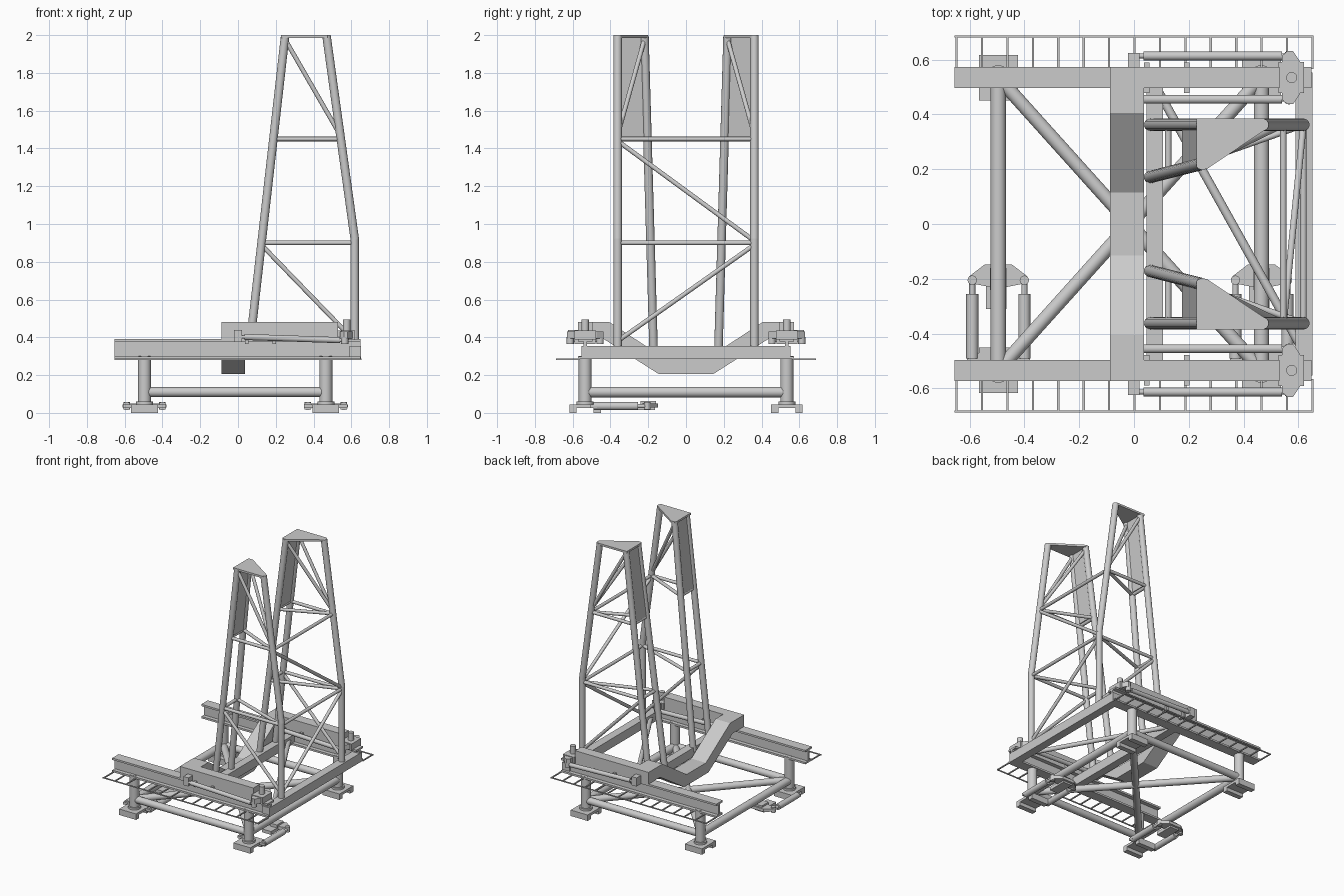
import bpy, bmesh, math
from mathutils import Vector

if "Cube" in bpy.data.objects:
    bpy.data.objects.remove(bpy.data.objects["Cube"])


def finish(name, bm, smooth=False):
    bmesh.ops.recalc_face_normals(bm, faces=bm.faces)
    me = bpy.data.meshes.new(name)
    bm.to_mesh(me)
    bm.free()
    ob = bpy.data.objects.new(name, me)
    bpy.context.collection.objects.link(ob)
    if smooth:
        bpy.ops.object.select_all(action='DESELECT')
        ob.select_set(True)
        bpy.context.view_layer.objects.active = ob
        bpy.ops.object.shade_smooth_by_angle(angle=math.radians(40))
    return ob


def prism(name, pts, axis, a, b):
    """Extrude a 2D outline along an axis (x: pts are yz, y: xz, z: xy)."""
    put = {'x': lambda p, t: (t, p[0], p[1]),
           'y': lambda p, t: (p[0], t, p[1]),
           'z': lambda p, t: (p[0], p[1], t)}[axis]
    bm = bmesh.new()
    f = bm.faces.new([bm.verts.new(put(p, a)) for p in pts])
    r = bmesh.ops.extrude_face_region(bm, geom=[f])
    move = Vector(put((0, 0), b - a))
    bmesh.ops.translate(bm, vec=move, verts=[v for v in r['geom'] if isinstance(v, bmesh.types.BMVert)])
    return finish(name, bm)


def box(name, x0, x1, y0, y1, z0, z1):
    return prism(name, [(x0, y0), (x1, y0), (x1, y1), (x0, y1)], 'z', z0, z1)


def tube(name, p, q, r, n=20):
    p, q = Vector(p), Vector(q)
    d = q - p
    bm = bmesh.new()
    bmesh.ops.create_cone(bm, cap_ends=True, segments=n, radius1=r, radius2=r, depth=d.length)
    ob = finish(name, bm, True)
    ob.data.transform(d.to_track_quat('Z', 'Y').to_matrix().to_4x4())
    ob.location = (p + q) / 2
    return ob


LX = (-0.495, 0.465)
RY = 0.534

# base frame: columns, tie tubes, crossed diagonals
for x in LX:
    for s in (-1, 1):
        y = s * RY
        tube("column", (x, y, 0.03), (x, y, 0.30), 0.034, 28)
        tube("column_collar", (x, y, 0.04), (x, y, 0.06), 0.045, 28)
        # foot pad with two runners
        box("foot_plate", x - .071, x + .071, y - .083, y + .083, .026, .045)
        for t in (-1, 1):
            yc = y + t * .064
            box("foot_runner", x - .071, x + .071, yc - .019, yc + .019, 0, .028)
    tube("end_tie", (x, -RY, .11), (x, RY, .11), 0.028)
for s in (-1, 1):
    tube("side_tie", (LX[0], s * RY, .11), (LX[1], s * RY, .11), 0.026)
    tube("floor_cross", (LX[0], s * RY, .11), (LX[1], -s * RY, .11), 0.025)

# pushing jacks at the front feet
for x in LX:
    box("jack_crossbar", x - .115, x + .115, -.505, -.47, .026, .045)
    prism("jack_yoke", [(x - .105, -.215), (x - .105, -.19), (x - .05, -.148), (x + .05, -.148),
                        (x + .105, -.19), (x + .105, -.215), (x + .03, -.23), (x - .03, -.23)],
          'z', .028, .05)
    box("jack_shoe", x - .045, x + .03, -.31, -.165, .015, .04)
    box("jack_shoe_cap", x - .03, x + .03, -.24, -.16, .04, .063)
    for s in (-1, 1):
        xs = x + s * .095
        tube("jack_barrel", (xs, -.49, .036), (xs, -.255, .036), .022)
        tube("jack_rod", (xs, -.26, .036), (xs, -.205, .036), .011, 12)
        tube("jack_pin", (xs, -.205, .018), (xs, -.205, .058), .017, 16)

# rails, walkways, upper skid beams and skidding cylinders
for s in (-1, 1):
    y, h, w = s * RY, .0385, .009
    prism("rail", [(y - h, .285), (y + h, .285), (y + h, .299), (y + w, .299), (y + w, .377),
                   (y + h, .377), (y + h, .391), (y - h, .391), (y - h, .377), (y - w, .377),
                   (y - w, .299), (y - h, .299)], 'x', -.655, .648)
    ya, yb = sorted((s * .565, s * .687))
    yo = s * .684
    box("walkway_edge", -.655, .655, yo - .003, yo + .003, .281, .289)
    for i in range(15):
        x = -.647 + i * .0927
        box("walkway_rung", x - .004, x + .004, ya, yb, .281, .289)
    box("upper_skid", .03, .53, y - h, y + h, .391, .48)
    # gripper block
    box("gripper", .527, .62, y - .057, y + .057, .385, .437)
    prism("gripper_wing", [(.54, y - .08), (.56, y - .097), (.58, y - .097), (.605, y - .06), (.605, y + .06),
                           (.58, y + .097), (.56, y + .097), (.54, y + .08)], 'z', .393, .432)
    tube("gripper_post", (.575, y, .39), (.575, y, .495), .02)
    box("cylinder_bracket", -.022, .02, y - .08, y + .09, .375, .44) if s > 0 else \
        box("cylinder_bracket", -.022, .02, y - .09, y + .08, .375, .44)
    for x in (.046, .192):
        box("skid_clip", x - .01, x + .01, y - .056, y + .056, .365, .405)
    for t in (-1, 1):
        yc = y + t * .079
        tube("skid_cylinder", (.035, yc, .402), (.54, yc, .385), .016)
        tube("skid_rod", (.0, yc, .403), (.575, yc, .383), .009, 12)
        tube("skid_pin", (.565, yc, .365), (.565, yc, .402), .019, 16)

# dropped cross beam
top = [(-.573, .48), (-.405, .48), (-.115, .29), (.115, .29), (.405, .48), (.573, .48)]
bot = [(.573, .391), (.435, .391), (.145, .206), (-.145, .206), (-.435, .391), (-.573, .391)]
prism("dropped_beam", top + bot, 'x', -.087, .036)

# tower base beams and floor brace
box("tower_base_beam", .046, .106, -.53, .53, .285, .354)
box("tower_base_beam", .59, .652, -.553, .553, .285, .354)
tube("floor_brace", (.08, .5, .32), (.61, -.45, .32), .016)


# towers: three legs each, defined by height
def left_x(z):
    return .062 + (z - .35) * .188 / 1.65


def outer(z, s):
    return Vector((left_x(z), s * .362, z))


def inner(z, s):
    return Vector((left_x(z), s * (.172 + (z - .35) * .048 / 1.65), z))


def rear(z, s):
    return Vector((.618 if z < .92 else .618 - (z - .92) * .15 / 1.08, s * .362, z))


R, B = .0225, .012
for s in (-1, 1):
    tube("outer_leg", outer(.32, s), outer(1.995, s), R)
    tube("inner_leg", inner(.32, s), inner(1.995, s), R)
    tube("rear_leg", rear(.34, s), rear(.925, s), R)
    tube("rear_leg_upper", rear(.92, s), rear(1.995, s), R)
    for z in (.9, 1.45):
        tube("outer_strut", outer(z, s), rear(z, s), B, 14)
        tube("inner_strut", inner(z, s), rear(z, s), B, 14)
        tube("side_strut", outer(z, s), inner(z, s), B, 14)
    tube("upper_brace", outer(1.98, s), rear(1.47, s), B, 14)
    tube("inner_upper_brace", inner(1.98, s), rear(1.47, s), B, 14)
    tube("lower_brace", outer(.89, s), rear(.38, s), B, 14)
    # stiffening panel between the two forward legs
    bm = bmesh.new()
    vs = []
    for dx in (-.012, .012):
        vs.append([bm.verts.new(p + Vector((dx, 0, 0))) for p in
                   (outer(1.46, s), inner(1.46, s), inner(1.99, s), outer(1.99, s))])
    bm.faces.new(vs[0])
    bm.faces.new(vs[1])
    for i in range(4):
        j = (i + 1) % 4
        bm.faces.new((vs[0][i], vs[0][j], vs[1][j], vs[1][i]))
    finish("tower_panel", bm)
    # cap plate
    prism("tower_cap", [(.228, s * .384), (.475, s * .384), (.49, s * .37), (.488, s * .35),
                        (.265, s * .2), (.235, s * .2), (.228, s * .21)], 'z', 1.985, 2.0)

# braces joining the two towers on the rear face
for z in (.9, 1.45):
    tube("tower_link", rear(z, -1), rear(z, 1), B, 14)
tube("tower_link_brace", rear(1.44, -1), rear(.91, 1), B, 14)
tube("tower_link_brace", rear(.89, 1), rear(.38, -1), B, 14)
